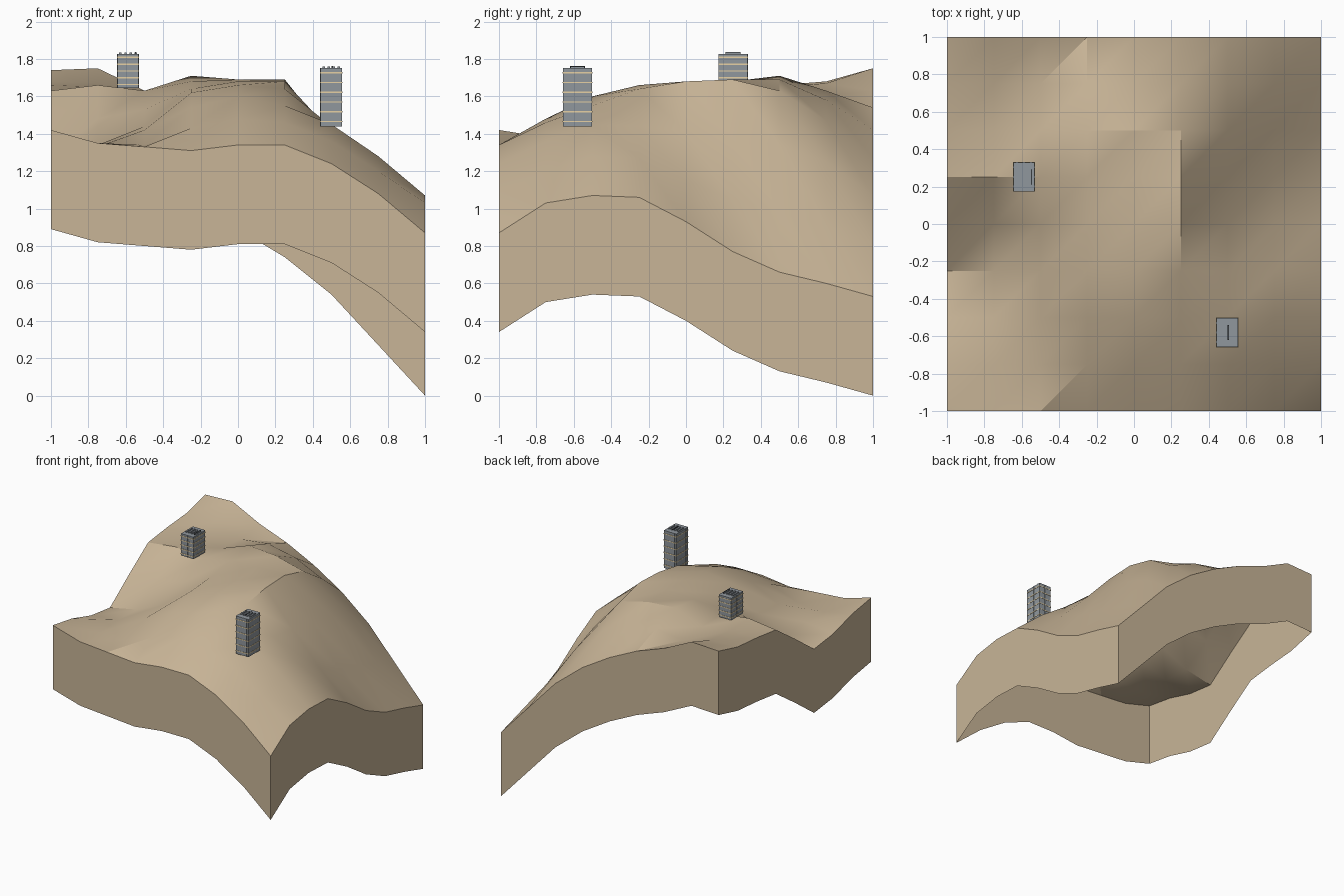
import bpy
import bmesh
import math
from mathutils import Matrix, Vector

cube = bpy.data.objects.get("Cube")
if cube:
    bpy.data.objects.remove(cube, do_unlink=True)


def make_material(name, colour):
    mat = bpy.data.materials.new(name)
    mat.use_nodes = True
    mat.diffuse_color = (*colour, 1)
    mat.node_tree.nodes["Principled BSDF"].inputs["Base Color"].default_value = (*colour, 1)
    return mat


sand = make_material("sand", (0.58, 0.46, 0.31))
concrete = make_material("concrete_grey", (0.28, 0.31, 0.34))
warm_light = make_material("warm_light", (0.85, 0.68, 0.40))
dark_vent = make_material("dark_vent", (0.04, 0.045, 0.05))


def finish(name, bm, materials):
    mesh = bpy.data.meshes.new(name)
    bm.to_mesh(mesh)
    bm.free()
    for mat in materials:
        mesh.materials.append(mat)
    obj = bpy.data.objects.new(name, mesh)
    bpy.context.scene.collection.objects.link(obj)
    return obj


def add_box(bm, centre, size, slot=0):
    matrix = Matrix.Translation(centre) @ Matrix.Diagonal((*size, 1))
    verts = bmesh.ops.create_cube(bm, size=1, matrix=matrix)["verts"]
    for face in {f for v in verts for f in v.link_faces}:
        face.material_index = slot


# Ground heights in hundredths, rows front to back, columns from -x to +x
HEIGHTS = [
    [142, 135, 133, 131, 134, 134, 124, 108, 87],
    [138, 133, 134, 143, 148, 146, 136, 120, 103],
    [131, 134, 142, 154, 160, 155, 145, 128, 107],
    [128, 133, 144, 162, 166, 164, 144, 127, 106],
    [146, 148, 153, 164, 168, 168, 141, 115, 93],
    [163, 166, 163, 168, 169, 169, 138, 105, 77],
    [166, 165, 162, 171, 169, 163, 134, 98, 66],
    [168, 167, 160, 163, 158, 147, 125, 91, 60],
    [174, 175, 163, 154, 142, 127, 107, 80, 53],
]
SKIRT = 0.53


def build_hillside():
    bm = bmesh.new()
    count = len(HEIGHTS)
    step = 2 / (count - 1)
    grid = [[bm.verts.new((-1 + i * step, -1 + j * step, h / 100))
             for i, h in enumerate(row)] for j, row in enumerate(HEIGHTS)]
    # Each cell is split along the same diagonal
    for j in range(count - 1):
        for i in range(count - 1):
            a, b = grid[j][i], grid[j][i + 1]
            c, d = grid[j + 1][i + 1], grid[j + 1][i]
            bm.faces.new((a, b, c))
            bm.faces.new((a, c, d))
    # Skirt hanging from the border, open underneath
    border = [e for e in bm.edges if e.is_boundary]
    skirt = bmesh.ops.extrude_edge_only(bm, edges=border)["geom"]
    lower = [v for v in skirt if isinstance(v, bmesh.types.BMVert)]
    bmesh.ops.translate(bm, verts=lower, vec=(0, 0, -SKIRT))
    bmesh.ops.recalc_face_normals(bm, faces=bm.faces)
    top = max(bm.faces, key=lambda f: abs(f.normal.z))
    if top.normal.z < 0:
        bmesh.ops.reverse_faces(bm, faces=bm.faces)
    return finish("hillside", bm, [sand])


hillside = build_hillside()
bpy.ops.object.select_all(action="DESELECT")
hillside.select_set(True)
bpy.context.view_layer.objects.active = hillside
bpy.ops.object.shade_smooth_by_angle(angle=math.radians(30))


WIDTH, DEPTH = 0.114, 0.154


def build_tower(name, x, y, base, top, floors, vent_x):
    height = top - base
    middle = (base + top) / 2

    # Main block with slim piers on every side
    bm = bmesh.new()
    add_box(bm, (x, y, middle), (WIDTH, DEPTH, height))
    for k in (-1, 0, 1):
        add_box(bm, (x + k * WIDTH / 3, y, middle), (0.01, DEPTH + 0.003, height))
        add_box(bm, (x, y + k * DEPTH / 3, middle), (WIDTH + 0.003, 0.01, height))
    finish(name + "_block", bm, [concrete])

    # Lit bands between the floors
    bm = bmesh.new()
    gap = height / floors
    for k in range(floors):
        z = base + gap * (k + 0.5)
        add_box(bm, (x, y, z), (WIDTH + 0.005, DEPTH + 0.005, 0.007))
    finish(name + "_light_bands", bm, [warm_light])

    # Low rooftop ribs and one dark vent slot
    bm = bmesh.new()
    for k in range(4):
        add_box(bm, (x + (k - 1.5) * 0.027, y, top + 0.004), (0.013, 0.075, 0.008))
    add_box(bm, (x + vent_x, y, top + 0.005), (0.006, 0.08, 0.009), 1)
    finish(name + "_roof_ribs", bm, [concrete, dark_vent])


build_tower("rear_tower", -0.588, 0.252, 1.645, 1.827, 5, 0.04)
build_tower("front_tower", 0.498, -0.58, 1.44, 1.752, 6, 0.006)
